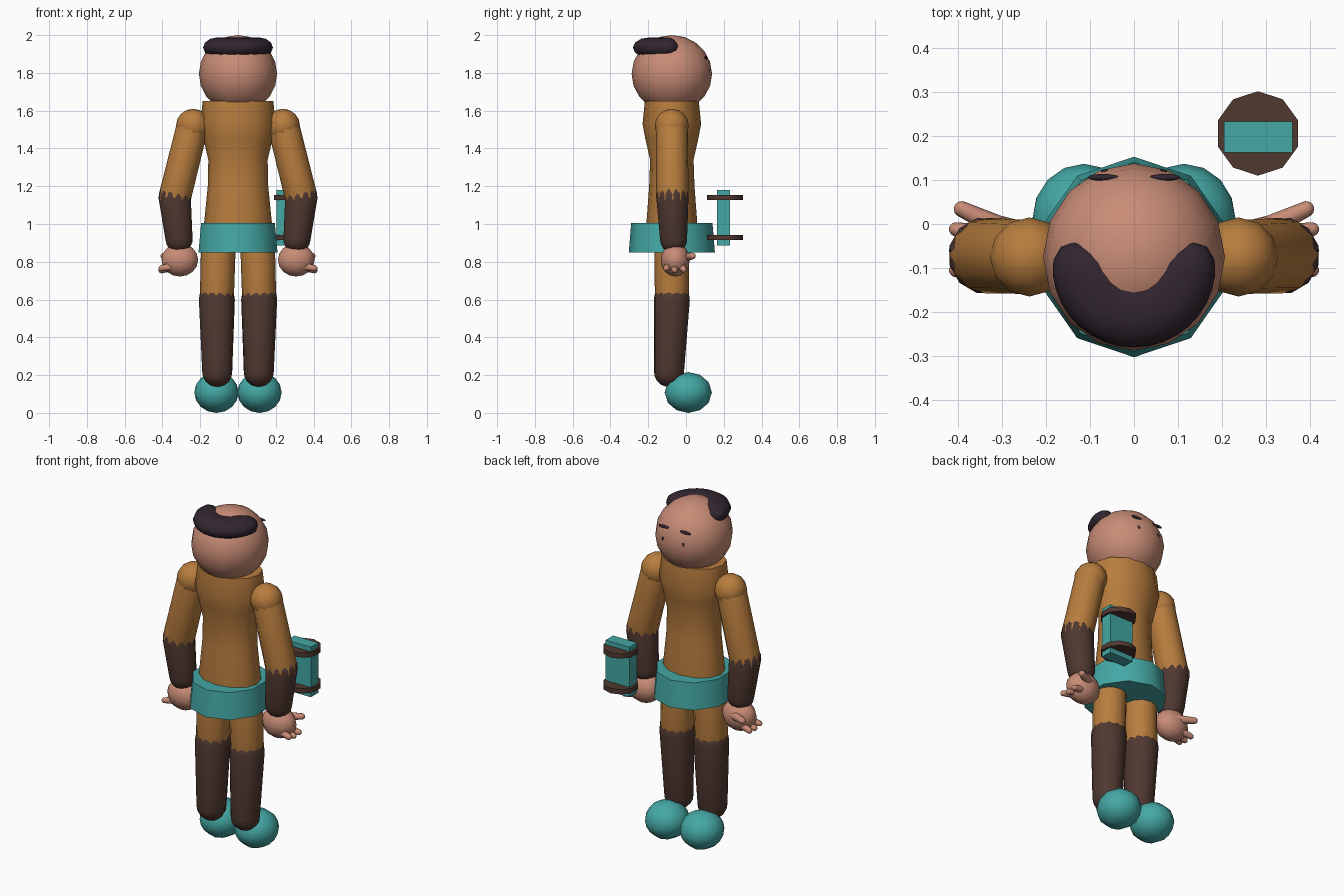
import bpy, bmesh, math
from mathutils import Vector, Matrix

if "Cube" in bpy.data.objects:
    bpy.data.objects.remove(bpy.data.objects["Cube"])


def material(name, rgb):
    m = bpy.data.materials.new(name)
    m.diffuse_color = (*rgb, 1)
    m.use_nodes = True
    m.node_tree.nodes["Principled BSDF"].inputs["Base Color"].default_value = m.diffuse_color
    return m


SKIN = material("skin", (0.578, 0.262, 0.181))
AMBER = material("amber cloth", (0.479, 0.205, 0.048))
TEAL = material("teal", (0.058, 0.392, 0.376))
BROWN = material("dark brown", (0.080, 0.040, 0.030))
DARK = material("dark hair", (0.032, 0.019, 0.030))
CY = -0.075  # depth of the body's axis


def finish(name, bm, mat, angle=50):
    bmesh.ops.recalc_face_normals(bm, faces=bm.faces[:])
    me = bpy.data.meshes.new(name)
    bm.to_mesh(me)
    bm.free()
    me.materials.append(mat)
    me.shade_smooth()
    me.set_sharp_from_angle(angle=math.radians(angle))
    ob = bpy.data.objects.new(name, me)
    bpy.context.collection.objects.link(ob)
    return ob


def skin_rings(rings):
    """Skin a list of closed point rings and cap both ends."""
    bm = bmesh.new()
    vs = [[bm.verts.new(p) for p in r] for r in rings]
    n = len(vs[0])
    for a, b in zip(vs, vs[1:]):
        for i in range(n):
            bm.faces.new((a[i], a[(i + 1) % n], b[(i + 1) % n], b[i]))
    bm.faces.new(vs[0][::-1])
    bm.faces.new(vs[-1])
    return bm


def lathe(name, profile, mat, cx=0, cy=CY, n=10, angle=50):
    """Profile rows are (z, x radius, y radius); a corner points along y."""
    rings = []
    for z, rx, ry in profile:
        rings.append([(cx + rx * math.sin(i * math.tau / n),
                       cy + ry * math.cos(i * math.tau / n), z) for i in range(n)])
    return finish(name, skin_rings(rings), mat, angle)


def capsule(name, a, b, ra, rb, mat, n=12):
    """Rounded limb from a to b with a radius at each end."""
    a, b = Vector(a), Vector(b)
    rot = (b - a).to_track_quat('Z', 'Y')
    length = (b - a).length
    prof = [(-ra * math.cos(t), ra * math.sin(t)) for t in (0.12, 0.5, 0.9, 1.25, math.pi / 2)]
    prof += [(length + rb * math.cos(t), rb * math.sin(t)) for t in (math.pi / 2, 1.25, 0.9, 0.5, 0.12)]
    rings = [[a + rot @ Vector((r * math.cos(i * math.tau / n), r * math.sin(i * math.tau / n), h))
              for i in range(n)] for h, r in prof]
    return finish(name, skin_rings(rings), mat)


def ball(name, c, radii, mat, u=12, v=8, pole_x=False):
    bm = bmesh.new()
    bmesh.ops.create_uvsphere(bm, u_segments=u, v_segments=v, radius=1)
    if pole_x:
        bm.transform(Matrix.Rotation(math.pi / 2, 4, 'Y'))
    bm.transform(Matrix.Translation(c) @ Matrix.Diagonal((*radii, 1)))
    return finish(name, bm, mat)


def box(name, c, size, mat):
    bm = bmesh.new()
    bmesh.ops.create_cube(bm, size=1, matrix=Matrix.Translation(c) @ Matrix.Diagonal((*size, 1)))
    return finish(name, bm, mat, 30)


# Head
ball("head", (0, CY, 1.795), (0.207, 0.213, 0.205), SKIN, 16, 10)

# Horseshoe of hair round the back of the crown
rings = []
STEPS = 22
for s in range(STEPS + 1):
    t = s / STEPS
    ang = math.radians(-205 + 230 * t)
    end = min(t, 1 - t)
    k = max(0.15, math.sqrt(max(0.0, 1 - (1 - min(1, end / 0.12)) ** 2)))
    side = 0.028 * max(0, 1 - end / 0.22)
    rad = 0.098 + side
    rings.append([((rad + (0.088 - side) * k * math.cos(j * math.tau / 12)) * math.cos(ang),
                   -0.095 + (rad + (0.088 - side) * k * math.cos(j * math.tau / 12)) * math.sin(ang),
                   1.934 + 0.054 * k * math.sin(j * math.tau / 12)) for j in range(12)])
finish("hair", skin_rings(rings), DARK)

# Torso and belt
lathe("torso", [(0.87, 0.175, 0.135), (1.0, 0.180, 0.135), (1.2, 0.160, 0.120),
                (1.34, 0.157, 0.115), (1.45, 0.183, 0.140), (1.53, 0.200, 0.155),
                (1.65, 0.187, 0.143)], AMBER, n=12)
lathe("belt", [(0.85, 0.220, 0.228), (1.005, 0.205, 0.215)], TEAL, angle=40)

for s, side in ((-1, "left"), (1, "right")):
    # Face details
    ball(side + "_eye", (s * 0.065, 0.115, 1.812), (0.013, 0.010, 0.015), DARK, 8, 6)
    ball(side + "_eyebrow", (s * 0.07, 0.106, 1.88), (0.036, 0.008, 0.009), DARK, 8, 6, True)

    # Arm
    elbow = (s * 0.335, -0.072, 1.14)
    ball(side + "_shoulder", (s * 0.238, CY, 1.52), (0.09, 0.09, 0.09), AMBER)
    capsule(side + "_upper_arm", (s * 0.243, CY, 1.51), elbow, 0.084, 0.086, AMBER)
    capsule(side + "_forearm", elbow, (s * 0.312, -0.066, 0.92), 0.088, 0.074, BROWN)

    # Hand with three fingers and a thumb
    ball(side + "_hand", (s * 0.308, -0.057, 0.81), (0.102, 0.077, 0.088), SKIN, 10, 8)
    for i, (y0, y1, z1) in enumerate(((-0.085, -0.105, 0.765), (-0.06, -0.06, 0.755), (-0.03, -0.012, 0.758))):
        capsule(f"{side}_finger_{i + 1}", (s * 0.30, y0, 0.785), (s * 0.405, y1, z1), 0.026, 0.016, SKIN, 8)
    capsule(side + "_thumb", (s * 0.30, -0.01, 0.825), (s * 0.392, 0.034, 0.83), 0.026, 0.018, SKIN, 8)

    # Leg
    knee = (s * 0.112, CY, 0.60)
    capsule(side + "_thigh", (s * 0.103, CY, 0.92), knee, 0.092, 0.090, AMBER)
    capsule(side + "_shin", knee, (s * 0.110, -0.090, 0.217), 0.096, 0.080, BROWN)

    # Shoe
    ball(side + "_shoe", (s * 0.114, 0.012, 0.108), (0.117, 0.125, 0.108), TEAL, 12, 8, True)

# Floating lantern: flat core passing through two plates
box("lantern_core", (0.283, 0.198, 1.033), (0.156, 0.070, 0.295), TEAL)
for name, z in (("lantern_lower_plate", 0.915), ("lantern_upper_plate", 1.126)):
    lathe(name, [(z, 0.096, 0.096), (z + 0.028, 0.096, 0.096)], BROWN, 0.282, 0.206)

# Rest the lowest point on the ground
low = min(v.co.z for o in bpy.data.objects for v in o.data.vertices)
for o in bpy.data.objects:
    o.location.z -= low
